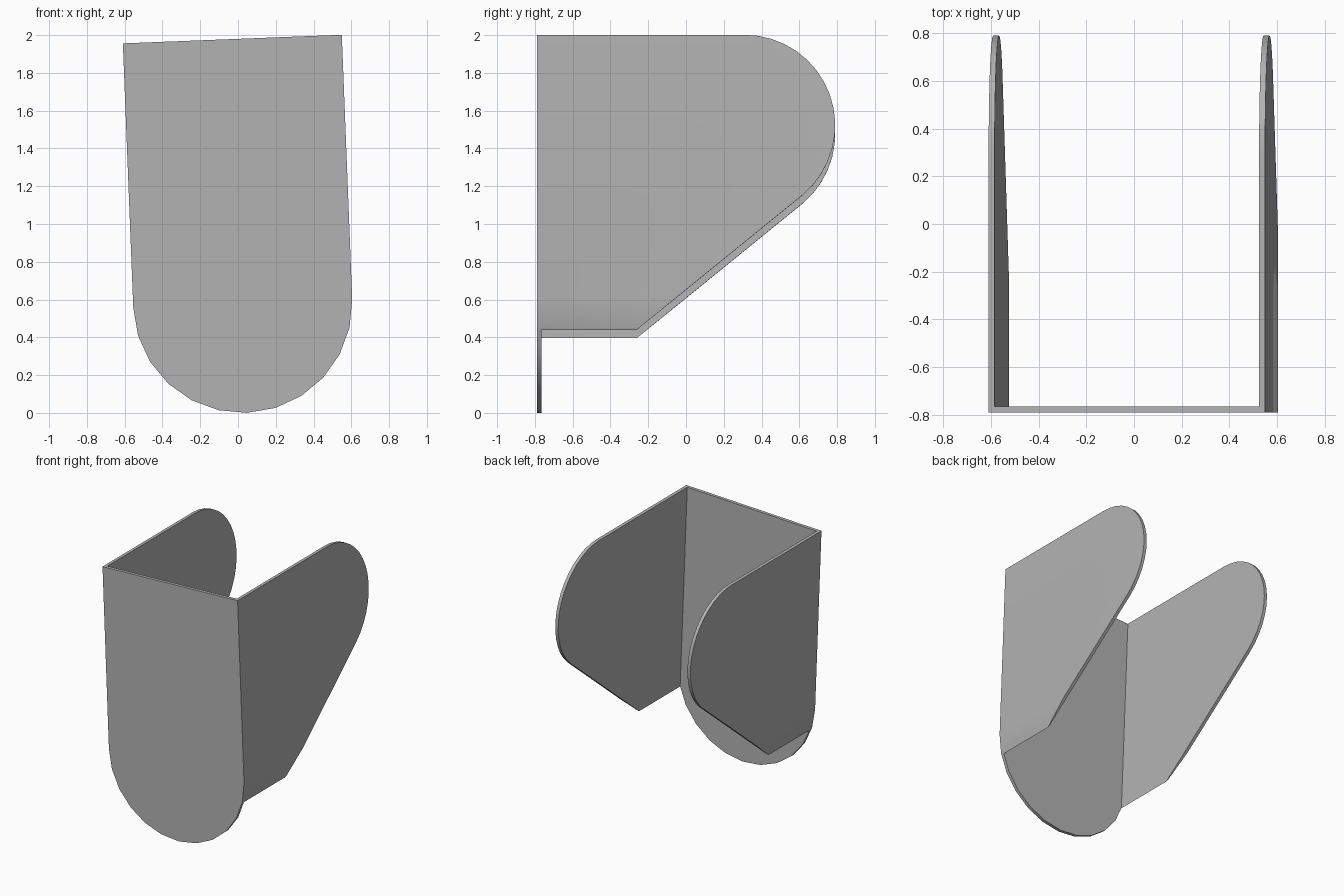
import bpy, bmesh
from math import sin, cos, pi, radians

cube = bpy.data.objects.get("Cube")
if cube:
    bpy.data.objects.remove(cube, do_unlink=True)

# Local origin: centre of the rounded lower end
R, WALL, TOP = 0.58, 0.025, 1.40
FRONT, BACK = -0.79, 0.79
EAR_R = 0.48

grey = bpy.data.materials.new("plain grey")
grey.use_nodes = True
grey.diffuse_color = (0.45, 0.45, 0.45, 1)
grey.node_tree.nodes["Principled BSDF"].inputs["Base Color"].default_value = grey.diffuse_color


def arc(cx, cz, r, start, end, steps):
    angles = [radians(start + (end - start) * i / steps) for i in range(steps + 1)]
    return [(cx + r * cos(a), cz + r * sin(a)) for a in angles]


def prism(name, points, place, sweep):
    """Extrude a flat outline along the sweep vector."""
    bm = bmesh.new()
    face = bm.faces.new([bm.verts.new(place(*p)) for p in points])
    grown = bmesh.ops.extrude_face_region(bm, geom=[face])
    bmesh.ops.translate(bm, vec=sweep,
                        verts=[v for v in grown["geom"] if isinstance(v, bmesh.types.BMVert)])
    bmesh.ops.recalc_face_normals(bm, faces=bm.faces)
    mesh = bpy.data.meshes.new(name)
    bm.to_mesh(mesh)
    bm.free()
    mesh.materials.append(grey)
    obj = bpy.data.objects.new(name, mesh)
    bpy.context.collection.objects.link(obj)
    return obj


def cut(target, tool, operation):
    mod = target.modifiers.new(operation, "BOOLEAN")
    mod.operation, mod.solver, mod.object = operation, "EXACT", tool
    bpy.context.view_layer.objects.active = target
    bpy.ops.object.modifier_apply(modifier=mod.name)
    bpy.data.objects.remove(tool, do_unlink=True)


# Solid block with a rounded lower end, seen from the front
outline = [(R, TOP), (-R, TOP)] + arc(0, 0, R, 180, 360, 12)
bracket = prism("folded_bracket", outline, lambda x, z: (x, FRONT, z), (0, BACK - FRONT, 0))

# Side outline: front plate down to the tip, ears with a slanted lower edge and round nose
inner = FRONT + WALL
side = [(FRONT - 0.1, TOP + 0.1), (FRONT - 0.1, -0.7), (inner, -0.7), (inner, -0.17), (-0.27, -0.17)]
side += arc(BACK - EAR_R, TOP - EAR_R, EAR_R, -50, 90, 16)
side += [(0.2, TOP), (0.2, TOP + 0.1)]
cut(bracket, prism("side_cutter", side, lambda y, z: (-1, y, z), (2, 0, 0)), "INTERSECT")

# Hollow between the ears
half = R - WALL
hollow = [(-half, -1), (half, -1), (half, 2), (-half, 2)]
cut(bracket, prism("hollow_cutter", hollow, lambda x, z: (x, inner, z), (0, 2, 0)), "DIFFERENCE")

# Slight sideways lean
bracket.location = (0.025, 0, R)
bracket.rotation_euler = (0, radians(-2.25), 0)

bpy.ops.object.select_all(action="DESELECT")
bracket.select_set(True)
bpy.context.view_layer.objects.active = bracket
bpy.ops.object.shade_smooth_by_angle(angle=radians(30))
